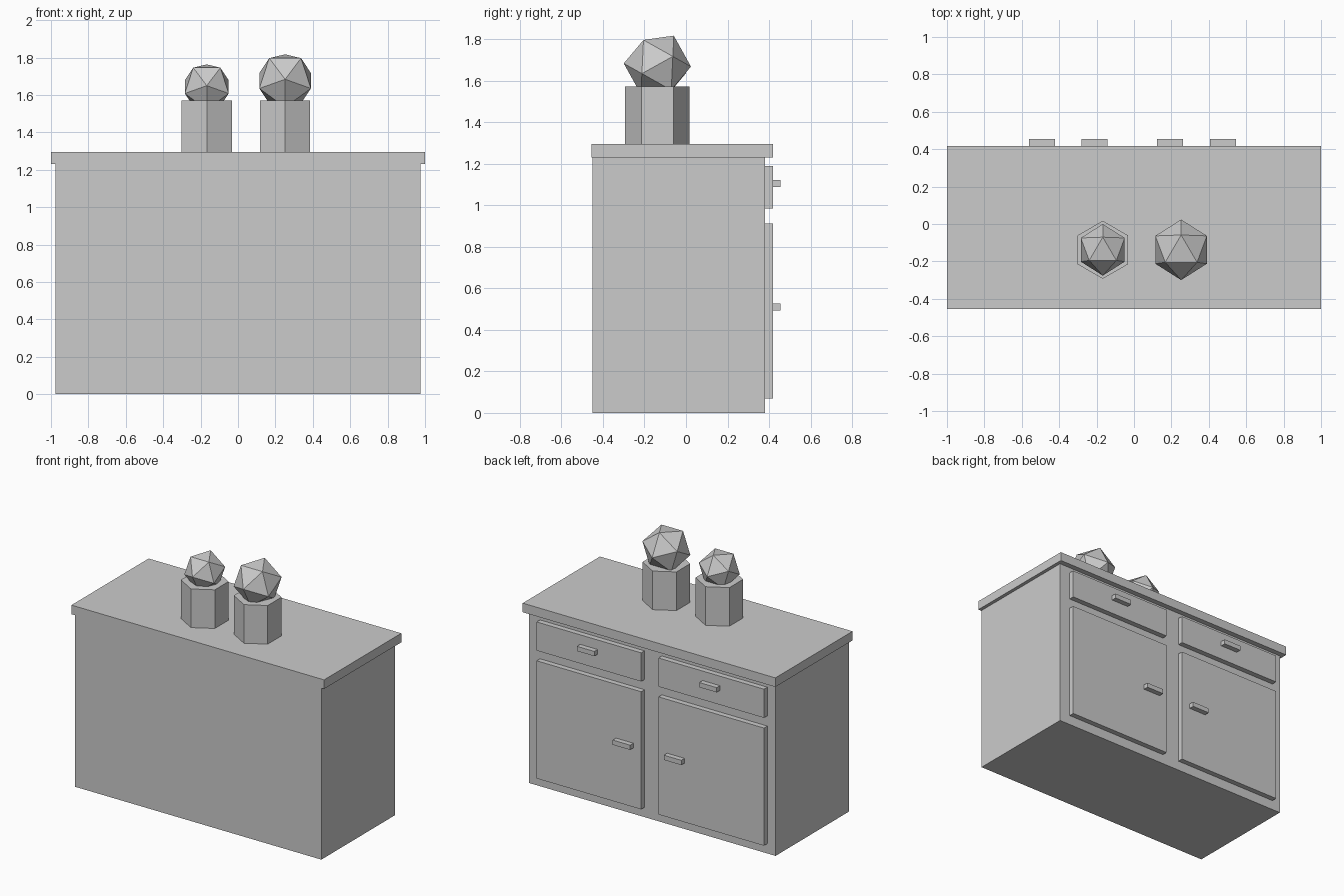
import bpy
from math import radians
from mathutils import Matrix

old = bpy.data.objects.get("Cube")
if old:
    bpy.data.objects.remove(old, do_unlink=True)

grey = bpy.data.materials.new("plain_grey")
grey.use_nodes = True
grey.diffuse_color = (0.6, 0.6, 0.6, 1)
grey.node_tree.nodes["Principled BSDF"].inputs["Base Color"].default_value = (0.6, 0.6, 0.6, 1)


def finish(name):
    obj = bpy.context.object
    obj.name = name
    obj.data.materials.append(grey)
    return obj


def box(name, x, y, z):
    """Box given by its (min, max) range on each axis."""
    bpy.ops.mesh.primitive_cube_add(size=1)
    obj = finish(name)
    centre = [(a + b) / 2 for a, b in (x, y, z)]
    size = [b - a for a, b in (x, y, z)]
    obj.data.transform(Matrix.Translation(centre) @ Matrix.Diagonal((*size, 1)))
    return obj


# Cabinet carcass and overhanging worktop
FACE, FRONT, GRIP = 0.38, 0.418, 0.455
box("cabinet_body", (-0.975, 0.975), (-0.45, FACE), (0, 1.23))
box("worktop", (-1, 1), (-GRIP, FRONT), (1.23, 1.295))

# A drawer above a door on each side, each with a bar handle
for side, x, door_grip in (("left", (0.062, 0.89), 0.193),
                           ("right", (-0.91, -0.075), -0.212)):
    drawer_grip = sum(x) / 2
    for part, z, grip_x, grip_z in (("drawer", (0.985, 1.19), drawer_grip, 1.105),
                                    ("door", (0.07, 0.912), door_grip, 0.51)):
        box(f"{side}_{part}", x, (FACE, FRONT), z)
        box(f"{side}_{part}_handle", (grip_x - 0.069, grip_x + 0.069),
            (FRONT, GRIP), (grip_z - 0.017, grip_z + 0.017))

# Two hexagonal pots, each holding a tilted faceted ball plant
POT_Y = -0.138
for side, x, radius, z in (("right", -0.167, 0.138, 1.643),
                           ("left", 0.252, 0.162, 1.676)):
    bpy.ops.mesh.primitive_cylinder_add(vertices=6, radius=0.155, depth=0.277,
                                        location=(x, POT_Y, 1.433))
    finish(f"{side}_pot")
    bpy.ops.mesh.primitive_ico_sphere_add(subdivisions=1, radius=radius,
                                          location=(x, POT_Y, z))
    plant = finish(f"{side}_plant")
    plant.data.transform(Matrix.Rotation(radians(-29.3), 4, "X")
                         @ Matrix.Rotation(radians(90), 4, "Z"))
